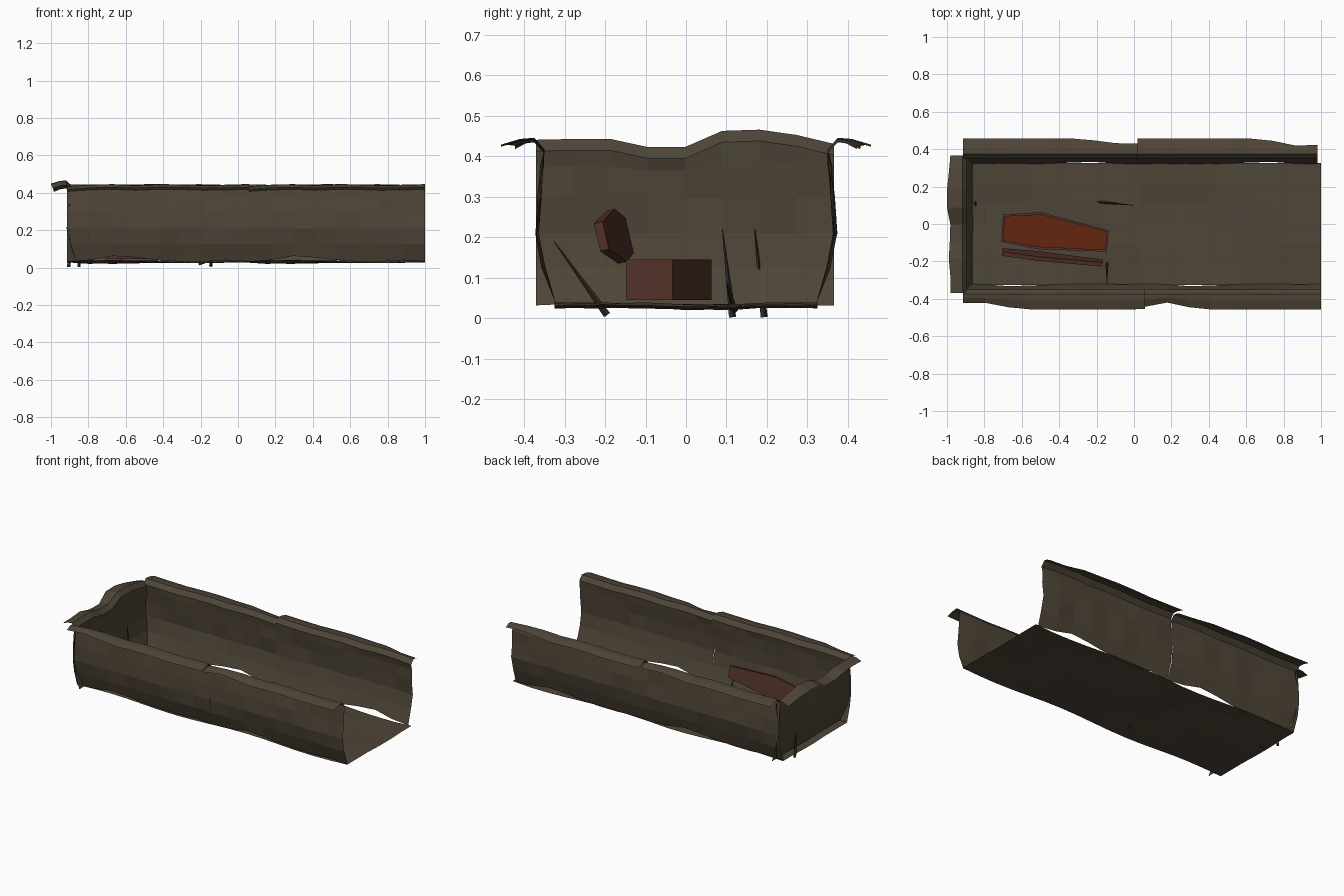
import bpy, bmesh, math, random
from mathutils import Vector, Matrix

if "Cube" in bpy.data.objects:
    bpy.data.objects.remove(bpy.data.objects["Cube"])

random.seed(4)

def material(name, rgb):
    m = bpy.data.materials.new(name)
    m.diffuse_color = (*rgb, 1)
    m.use_nodes = True
    m.node_tree.nodes["Principled BSDF"].inputs["Base Color"].default_value = m.diffuse_color
    return m

DIRT = material("dirt brown", (0.078, 0.060, 0.039))
WOOD = material("coffin wood", (0.085, 0.032, 0.021))
LINING = material("red lining", (0.133, 0.019, 0.005))
ROOT = material("dark root", (0.035, 0.027, 0.019))

def finish(name, bm, mats):
    me = bpy.data.meshes.new(name)
    bm.to_mesh(me)
    bm.free()
    ob = bpy.data.objects.new(name, me)
    for m in mats:
        me.materials.append(m)
    bpy.context.collection.objects.link(ob)
    return ob

def grid_faces(bm, rows):
    for a, b in zip(rows, rows[1:]):
        for i in range(len(a) - 1):
            bm.faces.new((a[i], b[i], b[i + 1], a[i + 1]))

# Cross-section of an earth wall: (distance outwards, height), ending in a rolled lip
SECTION = [(.32, .032), (.352, .125), (.368, .21), (.362, .30), (.356, .375),
           (.35, .415), (.375, .443), (.41, .44), (.457, .426)]

def earth_wall(name, a, b, place, lips, tops, lifts):
    """Sweep the section from a to b; lips pull the lip in, tops raise it, lifts raise the foot."""
    bm = bmesh.new()
    n = len(lips)
    rows = []
    for i in range(n):
        t = a + (b - a) * i / (n - 1)
        row = []
        for k, (d, z) in enumerate(SECTION):
            if k == 0:
                z += lifts[i]
                d += lifts[i] * 0.4
            elif k < 5:
                d += random.uniform(-.006, .006)
            if k >= 4:
                z += tops[i] * (1 if k > 4 else .5)
            if k >= 7:
                d -= lips[i] * (1 if k == 8 else .4)
            row.append(bm.verts.new(place(t, d, z)))
        rows.append(row)
    grid_faces(bm, rows)
    bmesh.ops.recalc_face_normals(bm, faces=bm.faces)
    return finish(name, bm, [DIRT])

front = lambda t, d, z: (t, -d, z)
back = lambda t, d, z: (-t, d, z)
end = lambda t, d, z: (-d - .543, t, z)

# Long side walls, two overlapping lengths each; the back is the front turned half round
lips_a = [.035, .035, .012, 0, 0, 0, 0, 0, .002]
lips_b = [.015, .037, .012, 0, 0, 0, 0, 0, 0]
tops = [-.008, 0, .003, -.002, .003, .002, -.002, 0, .003]
lifts = [0, .008, .03, .022, .008, 0, 0, .008, 0]
earth_wall("front_wall_left", -.915, .06, front, lips_a, tops, lifts)
earth_wall("front_wall_right", .06, 1.0, front, lips_b, tops, lifts)
earth_wall("back_wall_right", -.98, -.02, back, lips_a[:1] + lips_b[1:], tops, lifts)
earth_wall("back_wall_left", -.02, .915, back, [.027, .025, .01] + [0] * 6, tops, lifts)

# End wall with its uneven top
earth_wall("end_wall", -.37, .365, end, [.018, .018, .01, .015, .018, 0, 0, .01, .018],
           [-.002, 0, .0, -.02, -.02, .02, .023, .01, -.012], [0, .004, 0, 0, -.004, 0, .004, 0, 0])

# Uneven floor, two lengths
for name, x0, x1 in (("floor_left", -.915, .03), ("floor_right", .03, 1.0)):
    bm = bmesh.new()
    rows = []
    for i in range(9):
        x = x0 + (x1 - x0) * i / 8
        row = []
        for j in range(7):
            y = -.325 + .65 * j / 6
            dip = .008 * math.sin(i * math.pi / 4 + j) * (1 if 0 < i < 8 else 0)
            row.append(bm.verts.new((x, y, .032 + dip - .004 * (j in (3, 4)))))
        rows.append(row)
    grid_faces(bm, rows)
    bmesh.ops.recalc_face_normals(bm, faces=bm.faces)
    for f in bm.faces:
        if f.normal.z < 0:
            f.normal_flip()
    finish(name, bm, [DIRT])

# Coffin: six-sided box, hollowed with a red lining
OUTLINE = [(-.71, -.095), (-.51, -.135), (-.145, -.148), (-.135, -.033), (-.50, .063), (-.70, .05)]
bm = bmesh.new()
base = bm.faces.new([bm.verts.new((x, y, .045)) for x, y in OUTLINE])
ext = bmesh.ops.extrude_face_region(bm, geom=[base], use_keep_orig=True)
bmesh.ops.translate(bm, vec=(0, 0, .1), verts=[v for v in ext["geom"] if isinstance(v, bmesh.types.BMVert)])
bmesh.ops.recalc_face_normals(bm, faces=bm.faces)
top = max(bm.faces, key=lambda f: f.calc_center_median().z)
bmesh.ops.inset_region(bm, faces=[top], thickness=.014)
inner = bmesh.ops.extrude_face_region(bm, geom=[top])
bmesh.ops.translate(bm, vec=(0, 0, -.08), verts=[v for v in inner["geom"] if isinstance(v, bmesh.types.BMVert)])
if top.is_valid:
    bm.faces.remove(top)
floor = [f for f in inner["geom"] if isinstance(f, bmesh.types.BMFace)]
for f in floor:
    f.material_index = 1
    for e in f.edges:
        for g in e.link_faces:
            g.material_index = 1
finish("coffin", bm, [WOOD, LINING])

# Lid: six-sided board standing on its long edge, leaning away from the coffin
LID = [(-.27, -.045), (-.07, -.067), (.27, -.035), (.27, .035), (-.07, .067), (-.27, .045)]
bm = bmesh.new()
face = bm.faces.new([bm.verts.new((x, 0, z)) for x, z in LID])
ext = bmesh.ops.extrude_face_region(bm, geom=[face], use_keep_orig=True)
bmesh.ops.translate(bm, vec=(0, .022, 0), verts=[v for v in ext["geom"] if isinstance(v, bmesh.types.BMVert)])
bmesh.ops.recalc_face_normals(bm, faces=bm.faces)
bm.transform(Matrix.Translation((-.437, -.19, .2)) @ Matrix.Rotation(math.radians(-6.3), 4, 'Z')
             @ Matrix.Rotation(math.radians(13), 4, 'X'))
finish("coffin_lid", bm, [WOOD])

# Thin pointed roots poking through the floor
ROOTS = [((-.145, -.195, .008), (-.145, -.326, .19)), ((-.85, .115, .003), (-.845, .09, .22)),
         ((-.905, .193, .003), (-.90, .17, .22)), ((-.21, .12, .02), (0, .10, .09))]
for i, (p, q) in enumerate(ROOTS):
    p, q = Vector(p), Vector(q)
    bm = bmesh.new()
    bmesh.ops.create_cone(bm, cap_ends=True, segments=4, radius1=.009, radius2=.001, depth=(q - p).length)
    bm.transform(Matrix.Translation((p + q) / 2) @ (q - p).to_track_quat('Z', 'Y').to_matrix().to_4x4())
    low = min(v.co.z for v in bm.verts)
    if low < 0:
        bmesh.ops.translate(bm, vec=(0, 0, -low), verts=bm.verts)
    finish("root_%d" % (i + 1), bm, [ROOT])
